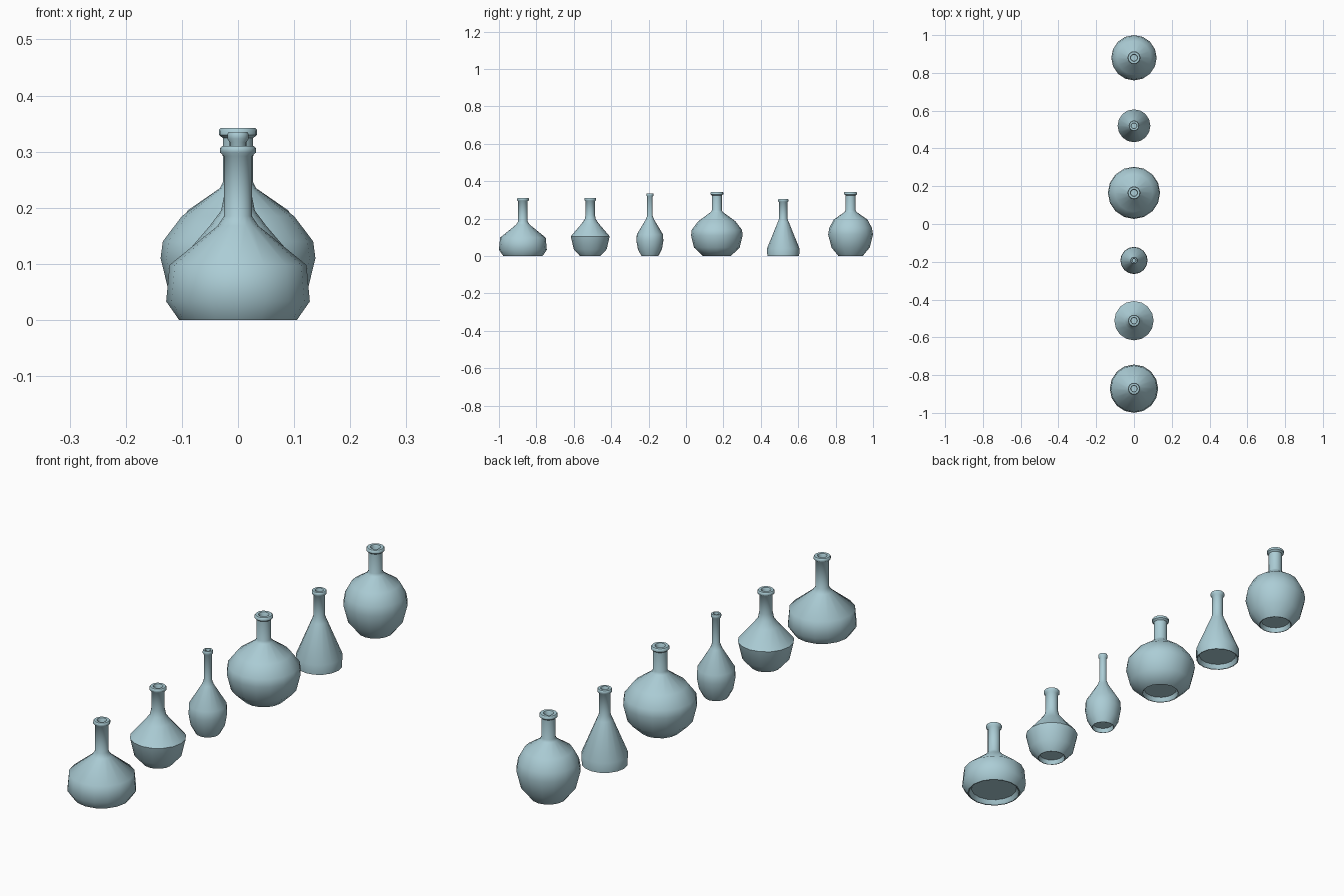
import bpy, bmesh, math

cube = bpy.data.objects.get("Cube")
if cube:
    bpy.data.objects.remove(cube)

glass = bpy.data.materials.new("pale blue glass")
glass.use_nodes = True
colour = (0.41, 0.61, 0.67, 1)
glass.diffuse_color = colour
glass.node_tree.nodes["Principled BSDF"].inputs["Base Color"].default_value = colour


def lathe(name, y, profile, sides=16):
    """Spin a (radius, height) profile around the vertical axis and cap both ends."""
    bm = bmesh.new()
    rings = []
    for r, z in profile:
        rings.append([bm.verts.new((r * math.cos(a), r * math.sin(a), z))
                      for a in (math.tau * i / sides for i in range(sides))])
    for low, high in zip(rings, rings[1:]):
        for i in range(sides):
            j = (i + 1) % sides
            bm.faces.new((low[i], low[j], high[j], high[i]))
    bm.faces.new(rings[0][::-1])
    bm.faces.new(rings[-1])
    mesh = bpy.data.meshes.new(name)
    bm.to_mesh(mesh)
    bm.free()
    mesh.materials.append(glass)
    obj = bpy.data.objects.new(name, mesh)
    obj.location.y = y
    bpy.context.collection.objects.link(obj)
    bpy.ops.object.select_all(action='DESELECT')
    obj.select_set(True)
    bpy.context.view_layer.objects.active = obj
    bpy.ops.object.shade_smooth_by_angle(angle=math.radians(48))
    return obj


def flask(name, y, body, neck, top):
    """Recessed base, body, neck, rolled lip and bore, all in one profile."""
    foot = body[0][0]
    base = [(foot * 0.86, 0.018), (foot * 0.93, 0.004), (foot * 0.96, 0)]
    shoulder = body[-1][1]
    lip = neck * 1.27
    rim = [(neck, top - 0.018), (lip, top - 0.012), (lip, top - 0.004),
           (lip * 0.9, top), (neck * 0.72, top),
           (neck * 0.6, top - 0.006), (neck * 0.6, shoulder)]
    return lathe(name, y, base + body + rim)


# Row of flasks from front to back: body profile, neck radius, height
flask("squat_flask", -0.872,
      [(0.105, 0), (0.128, 0.033), (0.122, 0.098), (0.036, 0.168), (0.025, 0.185)],
      0.025, 0.31)
flask("pear_flask", -0.512,
      [(0.055, 0), (0.088, 0.036), (0.104, 0.105), (0.05, 0.168), (0.03, 0.195), (0.025, 0.22)],
      0.025, 0.31)
flask("slender_flask", -0.193,
      [(0.045, 0), (0.064, 0.035), (0.072, 0.08), (0.07, 0.115), (0.022, 0.195), (0.015, 0.215)],
      0.015, 0.335)
flask("large_round_flask", 0.165,
      [(0.075, 0), (0.122, 0.045), (0.138, 0.11), (0.134, 0.14), (0.1, 0.185),
       (0.032, 0.235), (0.027, 0.245)],
      0.027, 0.342)
flask("conical_flask", 0.52,
      [(0.085, 0), (0.087, 0.04), (0.03, 0.18), (0.022, 0.2)],
      0.022, 0.305)
flask("round_flask", 0.88,
      [(0.065, 0), (0.102, 0.045), (0.12, 0.115), (0.114, 0.15), (0.09, 0.195),
       (0.032, 0.235), (0.027, 0.245)],
      0.027, 0.342)
